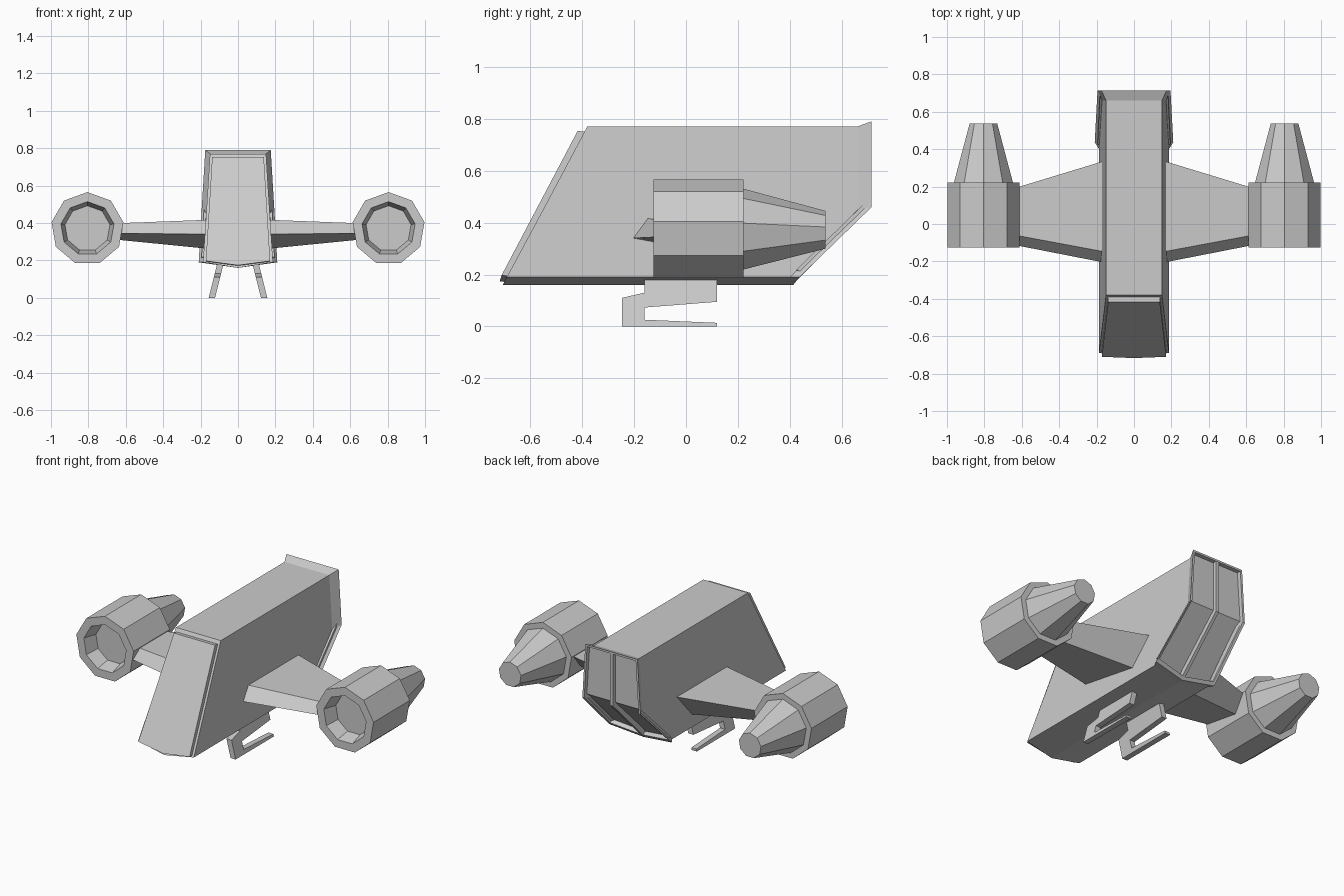
import bpy, bmesh
from math import sin, cos, tau
from mathutils import Vector

if "Cube" in bpy.data.objects:
    bpy.data.objects.remove(bpy.data.objects["Cube"])


def make(name, rings, start_caps=None, end_caps=None):
    """Loft closed rings of equal length; caps list the face indices within a ring."""
    bm = bmesh.new()
    vs = [[bm.verts.new(p) for p in r] for r in rings]
    n = len(rings[0])
    for a, b in zip(vs, vs[1:]):
        for i in range(n):
            j = (i + 1) % n
            bm.faces.new((a[i], a[j], b[j], b[i]))
    for ring, caps in ((vs[0], start_caps), (vs[-1], end_caps)):
        for c in caps or [range(n)]:
            bm.faces.new([ring[i] for i in c])
    bmesh.ops.recalc_face_normals(bm, faces=bm.faces)
    me = bpy.data.meshes.new(name)
    bm.to_mesh(me)
    bm.free()
    ob = bpy.data.objects.new(name, me)
    bpy.context.collection.objects.link(ob)
    return ob


def mirror_ring(half, keel):
    """Right-hand points from the top down, keel point, then the left-hand copies."""
    return half + [keel] + [(-x, y, z) for x, y, z in reversed(half)]


# Hull with flared rear lip and recessed rear face
lip = mirror_ring([(.175, .715, .79), (.195, .715, .46), (.21, .437, .19)], (0, .413, .16))
inner = mirror_ring([(.163, .715, .778), (.182, .715, .465), (.195, .45, .207)], (0, .426, .178))
floor = [(x, y - .025, z + .012 * (z < .6)) for x, y, z in inner]
hull_rings = [
    mirror_ring([(.15, -.38, .77), (.17, -.55, .45), (.187, -.69, .19)], (0, -.705, .16)),
    mirror_ring([(.15, .66, .77), (.17, .66, .45), (.187, .40, .19)], (0, .375, .16)),
    lip, inner, floor]
split = [(0, 1, 5, 6), (1, 2, 3, 4, 5)]
make("hull", hull_rings, split, split)

# Sloped front panel
front = mirror_ring([(.138, -.417, .753), (.172, -.71, .197)], (0, -.717, .174))
back = [(x, y + .04, z - .005) for x, y, z in front]
make("front_panel", [front, back])

# Divider strip down the rear face
strip = [(.713, .782), (.713, .462), (.417, .168), (.39, .19), (.68, .48), (.68, .77)]
make("rear_divider", [[(x, y, z) for y, z in strip] for x in (-.01, .01)],
     [(0, 1, 4, 5), (1, 2, 3, 4)], [(0, 1, 4, 5), (1, 2, 3, 4)])


def nonagon(cx, cz, r, y):
    return [(cx + r * sin(tau * i / 9), y, cz + r * cos(tau * i / 9)) for i in range(9)]


for side, s in (("right", 1), ("left", -1)):
    # Tapered wing
    root = [(.16, -.148, .417), (.165, -.205, .34), (.17, .205, .263), (.16, .337, .417)]
    tip = [(.66, -.055, .398), (.66, -.108, .345), (.66, .11, .312), (.66, .185, .398)]
    make(side + "_wing", [[(s * x, y, z) for x, y, z in r] for r in (root, tip)])

    # Nine-sided engine with open intake and tapered exhaust
    stations = [(.122, -.04), (.144, -.125), (.195, -.125), (.195, .222), (.16, .222), (.075, .537)]
    make(side + "_engine", [nonagon(s * .805, .37, r, y) for r, y in stations])

    # Landing skid: C-shaped side profile leaning outward
    profile = [(-.16, .19), (.12, .19), (.12, .095), (-.16, .073), (-.16, .026),
               (.12, .014), (.12, 0), (-.247, 0), (-.247, .11), (-.16, .13)]
    make(side + "_skid", [[(s * (.14 - .25 * z + t), y, z) for y, z in profile]
                          for t in (-.017, .017)])
